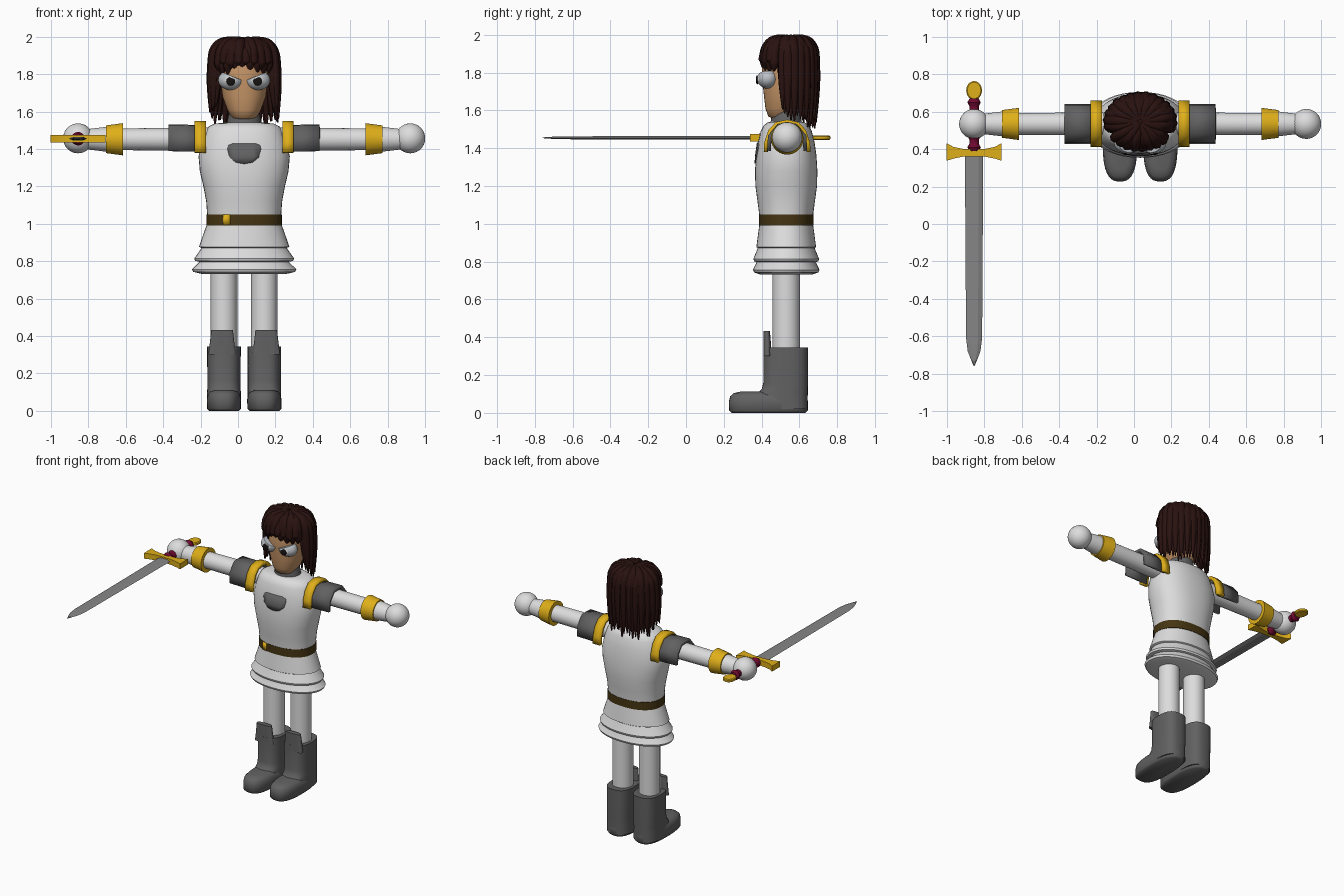
import bpy, bmesh, math, random
from mathutils import Vector

cube = bpy.data.objects.get("Cube")
if cube:
    bpy.data.objects.remove(cube)

CX, CY = 0.033, 0.53          # body centre line
ARM_Y, ARM_Z = 0.535, 1.452   # arm axis
TAU = 2 * math.pi


def material(name, *rgb):
    m = bpy.data.materials.new(name)
    m.use_nodes = True
    m.diffuse_color = (*rgb, 1)
    node = next(n for n in m.node_tree.nodes if n.type == 'BSDF_PRINCIPLED')
    node.inputs["Base Color"].default_value = (*rgb, 1)
    return m


WHITE = material("cloth white", .72, .72, .72)
PALE = material("eye rim grey", .5, .53, .56)
GREY = material("dark grey", .12, .12, .12)
STEEL = material("blade steel", .24, .24, .24)
GOLD = material("gold", .74, .43, .01)
BROWN = material("belt brown", .06, .035, .006)
SKIN = material("skin", .58, .31, .14)
HAIR = material("hair", .022, .006, .005)
RED = material("grip red", .16, .003, .03)
BLACK = material("pupil black", .008, .006, .006)


def finish(name, bm, mat, angle=35):
    bmesh.ops.recalc_face_normals(bm, faces=bm.faces)
    me = bpy.data.meshes.new(name)
    bm.to_mesh(me)
    bm.free()
    me.materials.append(mat)
    for f in me.polygons:
        f.use_smooth = True
    me.set_sharp_from_angle(angle=math.radians(angle))
    ob = bpy.data.objects.new(name, me)
    bpy.context.collection.objects.link(ob)
    return ob


AXES = {'x': lambda t, u, v: (t, u, v), 'y': lambda t, u, v: (u, t, v),
        'z': lambda t, u, v: (u, v, t)}


def loft(name, secs, mat, axis='z', centre=(CX, CY), n=40, p=2, angle=35):
    """Rounded rings (position, radius u, radius v[, shift of v]) joined and capped."""
    bm = bmesh.new()
    power = lambda c: math.copysign(abs(c) ** (2 / p), c)
    rings = []
    for t, ru, rv, *shift in secs:
        dv = shift[0] if shift else 0
        rings.append([bm.verts.new(AXES[axis](
            t, centre[0] + ru * power(math.cos(TAU * i / n)),
            centre[1] + dv + rv * power(math.sin(TAU * i / n)))) for i in range(n)])
    for a, b in zip(rings, rings[1:]):
        for i in range(n):
            bm.faces.new((a[i], a[i - 1], b[i - 1], b[i]))
    bm.faces.new(rings[0])
    bm.faces.new(rings[-1])
    return finish(name, bm, mat, angle)


def prism(name, pts, axis, lo, hi, mat):
    bm = bmesh.new()
    face = bm.faces.new([bm.verts.new(AXES[axis](lo, u, v)) for u, v in pts])
    ext = bmesh.ops.extrude_face_region(bm, geom=[face])
    bmesh.ops.translate(bm, verts=[v for v in ext['geom'] if isinstance(v, bmesh.types.BMVert)],
                        vec=AXES[axis](hi - lo, 0, 0))
    return finish(name, bm, mat)


def ball(name, loc, radii, mat, cut=None):
    bm = bmesh.new()
    bmesh.ops.create_uvsphere(bm, u_segments=32, v_segments=20, radius=1)
    for v in bm.verts:
        v.co = Vector(loc) + Vector(a * b for a, b in zip(v.co, radii))
    if cut:
        out = bmesh.ops.bisect_plane(bm, geom=bm.verts[:] + bm.edges[:] + bm.faces[:],
                                     plane_co=cut[0], plane_no=cut[1], clear_outer=True)
        edges = [e for e in out['geom_cut'] if isinstance(e, bmesh.types.BMEdge)]
        bmesh.ops.contextual_create(bm, geom=edges)
    return finish(name, bm, mat)


def inlay(plate, shell):
    """Trim a plate to the outline of a slightly enlarged shell, then drop the shell."""
    mod = plate.modifiers.new("trim", 'BOOLEAN')
    mod.operation, mod.object, mod.solver = 'INTERSECT', shell, 'EXACT'
    bpy.context.view_layer.objects.active = plate
    bpy.ops.object.modifier_apply(modifier=mod.name)
    bpy.data.objects.remove(shell)


def grown(secs, d):
    return [(s[0], s[1] + d, s[2] + d) for s in secs]


def arch(name, half, x0, x1, thick, mat, drop=0):
    """Open-bottomed shoulder arch; the outer end may be slightly lower."""
    pts = [(-y, z) for y, z in half] + [(y, z) for y, z in reversed(half[:-1])]
    bm = bmesh.new()
    rows = [[bm.verts.new((x, ARM_Y + y, z - d)) for y, z in pts] for x, d in ((x0, 0), (x1, drop))]
    for i in range(len(pts) - 1):
        bm.faces.new((rows[0][i], rows[0][i + 1], rows[1][i + 1], rows[1][i]))
    ob = finish(name, bm, mat, 20)
    mod = ob.modifiers.new("thickness", 'SOLIDIFY')
    mod.thickness, mod.offset = thick, 0
    return ob


# Tunic, belt and layered skirt
torso = [(.99, .195, .14), (1.05, .198, .143), (1.12, .203, .152), (1.2, .218, .163),
         (1.28, .237, .165), (1.36, .244, .16), (1.43, .228, .15), (1.49, .208, .135),
         (1.52, .19, .12), (1.535, .16, .1), (1.542, .1, .08)]
loft("tunic", torso, WHITE, p=2.3)
badge = [(.09, 1.4), (.078, 1.355), (.045, 1.328), (0, 1.32)]
badge = [(CX + x, z) for x, z in [(-.06, 1.43), (.06, 1.43), (.085, 1.42)] + badge
         + [(-x, z) for x, z in badge[-2::-1]] + [(-.085, 1.42)]]
inlay(prism("chest_badge", badge, 'y', .3, .42, GREY), loft("shell", grown(torso, .005), GREY, p=2.3))
belt = [(.992, .202, .145), (1.05, .202, .145)]
loft("belt", belt, BROWN, p=2.3)
buckle = [(-.08, .993), (-.043, .993), (-.043, 1.049), (-.08, 1.049)]
inlay(prism("buckle", buckle, 'y', .3, .43, GOLD), loft("shell", grown(belt, .005), GOLD, p=2.3))
tiers = {"upper": [(1.01, .195, .14), (.96, .213, .147), (.877, .242, .158), (.868, .22, .145)],
         "middle": [(.9, .21, .14), (.86, .235, .155), (.815, .267, .174), (.802, .262, .17), (.796, .235, .155)],
         "lower": [(.82, .22, .15), (.79, .245, .16), (.757, .279, .176), (.743, .272, .17), (.733, .23, .14)]}
for key, secs in tiers.items():
    loft(key + "_skirt_tier", secs, WHITE, p=2.1)

# Neck and head
loft("neck", [(1.5, .1, .09), (1.55, .09, .08), (1.62, .075, .075)], GREY)
loft("head", [(1.558, .05, .055, -.02), (1.568, .068, .075, -.02), (1.61, .09, .1, -.01),
              (1.68, .116, .118), (1.77, .127, .128), (1.87, .127, .13), (1.93, .105, .11),
              (1.965, .06, .06)], SKIN, p=2.2, angle=60)

# Limbs and shoulder armour, one side at a time
for side, s in (("right", -1), ("left", 1)):
    X = lambda d: CX + s * d
    tube = lambda part, secs, mat: loft(f"{side}_{part}", [(X(d), r, r) for d, r in secs], mat,
                                        'x', (ARM_Y, ARM_Z))
    tube("arm", [(.18, .062), (.68, .058)], WHITE)
    tube("wrist", [(.7, .068), (.74, .066), (.84, .054)], WHITE)
    tube("cuff", [(.648, .086), (.739, .074)], GOLD)
    ball(side + "_hand", (X(.888), ARM_Y, 1.457), (.08, .08, .08), WHITE)
    arch(side + "_shoulder_band", [(.113, 1.38), (.11, 1.43), (.09, 1.49), (.055, 1.528), (0, 1.54)],
         X(.205), X(.265), .022, GOLD)
    arch(side + "_sleeve", [(.096, 1.385), (.092, 1.46), (.046, 1.516), (0, 1.518)],
         X(.23), X(.404), .02, GREY, -.004)
    leg = (X(.108), CY)
    loft(side + "_leg", [(.2, .071, .072), (.8, .071, .072)], WHITE, centre=leg)
    loft(side + "_boot_foot", [(0, .08, .195), (.012, .091, .208), (.06, .092, .209), (.088, .087, .202),
                               (.104, .072, .185), (.112, .05, .15)], GREY, centre=(leg[0], .436), p=2.7, angle=50)
    loft(side + "_boot_shaft", [(.02, .09, .116), (.1, .09, .135, -.018), (.125, .089, .122, -.005),
                                (.16, .089, .118), (.345, .09, .118)], GREY, centre=(leg[0], .527), p=2.7)
    loft(side + "_boot_flap", [(.3, .074, .02), (.36, .066, .02), (.432, .058, .017, -.003)], GREY,
         centre=(leg[0] + s * .01, .43), p=3)
    # Eyes with slanted upper lids
    ex = X(.072)
    lid = lambda dz: ((ex, .43, 1.792 + dz), (-s * .4, 0, 1))
    ball(side + "_eye_rim", (ex, .432, 1.768), (.067, .054, .053), PALE, lid(0))
    ball(side + "_eye_white", (ex, .425, 1.765), (.05, .053, .04), WHITE, lid(-.008))
    ball(side + "_pupil", (ex, .377, 1.762), (.024, .008, .024), BLACK, lid(-.01))

# Sword held in the right hand
SX, SZ = CX - .888, 1.455
loft("blade", [(.38, .049, .012), (-.61, .043, .009), (-.68, .034, .008), (-.73, .015, .005),
               (-.76, .002, .002)], STEEL, 'y', (SX, SZ), n=6, angle=10)
guard = [(0, .362), (.06, .36), (.11, .35), (.147, .338), (.147, .432), (.11, .412), (.06, .402), (0, .4)]
guard += [(-x, y) for x, y in guard[-2:0:-1]]
prism("crossguard", [(SX + x, y) for x, y in guard], 'z', SZ - .02, SZ + .02, GOLD)
grip = [(.39 + .02 * i, .036 if i % 3 == 1 else .025) for i in range(15)]
loft("grip", [(y, r, r) for y, r in grip], RED, 'y', (SX, SZ), n=20)
loft("pommel", [(SZ - .011, .036, .044), (SZ - .006, .042, .05), (SZ + .006, .042, .05),
                (SZ + .011, .036, .044)], GOLD, centre=(SX, .714))

# Hair: a cap under tapered locks that fall from the crown
ball("hair_cap", (CX, .555, 1.84), (.152, .125, .137), HAIR, ((CX, .5, 1.85), (0, -.75, -.66)))
random.seed(4)
curve = bpy.data.curves.new("hair_locks", 'CURVE')
curve.dimensions, curve.bevel_depth, curve.bevel_resolution = '3D', .03, 2
curve.resolution_u, curve.use_fill_caps = 5, True
COUNT = 52
for i in range(COUNT):
    a = TAU * (i + .5) / COUNT
    off = abs((a + math.pi) % TAU - math.pi)        # angle away from the face
    ux, uy = math.sin(a), -math.cos(a)
    jitter = random.uniform(-.03, .03)
    if off < .95:                                   # fringe
        end, flare = 1.855 - .03 * (i % 2) - .03 * off + jitter / 2, 1.04
    else:                                           # side and back locks
        end, flare = max(1.53, 1.64 - .1 * (off - .95)) + jitter, 1.14 - .03 * off
        uy = max(uy, -.25)
    top = 1.968 + .006 * (i % 3) - .02 * math.exp(-(ux / .15) ** 2) * (off < 1)
    k = 1 - .05 * (i % 2)
    path = [(.08, top - .004, .7), (.62, top, 1), (.95 * k, top - .045, 1), (k, 1.87, 1),
            (k * (1 + flare) / 2, (1.87 + end) / 2, .95), (flare * k, end, .12)]
    sp = curve.splines.new('NURBS')
    sp.points.add(len(path) - 1)
    for pt, (r, z, w) in zip(sp.points, path):
        pt.co = (CX + .168 * r * ux, .547 + .135 * r * uy, z, 1)
        pt.radius = w * (.9 + 4 * abs(jitter))
    sp.order_u, sp.use_endpoint_u, sp.use_smooth = 3, True, True
curve.materials.append(HAIR)
locks = bpy.data.objects.new("hair_locks", curve)
bpy.context.collection.objects.link(locks)
bpy.ops.object.select_all(action='DESELECT')
locks.select_set(True)
bpy.context.view_layer.objects.active = locks
bpy.ops.object.convert(target='MESH')
